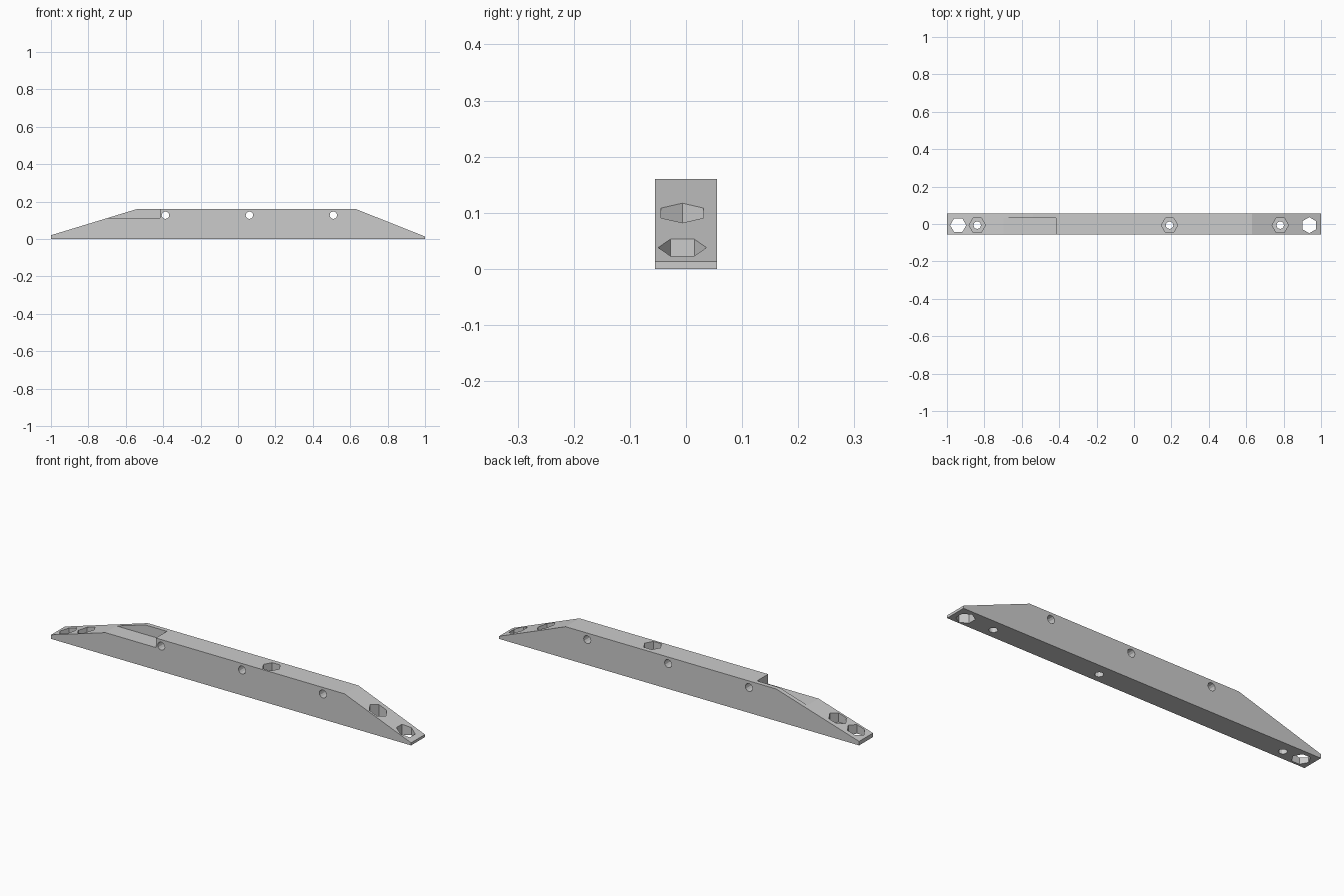
import bpy, bmesh, math

cube = bpy.data.objects.get("Cube")
if cube:
    bpy.data.objects.remove(cube, do_unlink=True)

HALF = 0.055      # half thickness of the bar
MID = -0.0065     # y of the vertical bolt holes
FLOOR = 0.03      # floor height of the nut pockets

grey = bpy.data.materials.new("plain grey")
grey.use_nodes = True
grey.diffuse_color = (0.6, 0.6, 0.6, 1)
grey.node_tree.nodes["Principled BSDF"].inputs["Base Color"].default_value = (0.6, 0.6, 0.6, 1)


def prism(name, profile, y0, y1):
    """Extrude an x-z profile from y0 to y1."""
    bm = bmesh.new()
    face = bm.faces.new([bm.verts.new((x, y0, z)) for x, z in profile])
    ext = bmesh.ops.extrude_face_region(bm, geom=[face])["geom"]
    bmesh.ops.translate(bm, vec=(0, y1 - y0, 0),
                        verts=[v for v in ext if isinstance(v, bmesh.types.BMVert)])
    bmesh.ops.recalc_face_normals(bm, faces=bm.faces)
    mesh = bpy.data.meshes.new(name)
    bm.to_mesh(mesh)
    bm.free()
    mesh.materials.append(grey)
    obj = bpy.data.objects.new(name, mesh)
    bpy.context.collection.objects.link(obj)
    return obj


def drill(name, sides, radius, centre, length, rotation):
    bpy.ops.mesh.primitive_cylinder_add(vertices=sides, radius=radius, depth=length,
                                        location=centre, rotation=rotation)
    obj = bpy.context.object
    obj.name = name
    obj.data.materials.append(grey)
    return obj


# Bar with sloping ends
bar = prism("bar", [(-1, 0), (1, 0), (1, 0.013), (0.63, 0.16), (-0.54, 0.16), (-1, 0.02)],
            -HALF, HALF)

# Notch open to the front and top
cutters = [prism("notch_cutter", [(-0.8, 0.112), (-0.418, 0.112), (-0.418, 0.3), (-0.8, 0.3)],
                 -0.1, 0.033)]

# Hexagonal through holes near both tips
for x, turn in ((-0.94, math.pi / 2), (0.937, 0)):
    cutters.append(drill("tip_hole_cutter", 6, 0.043, (x, MID, 0), 0.6, (0, 0, turn)))

# Nut pockets, each with a bolt hole down to the underside
for x in (-0.838, 0.19, 0.782):
    cutters.append(drill("nut_pocket_cutter", 6, 0.044, (x, MID, FLOOR + 0.2), 0.4,
                         (0, 0, math.pi / 2)))
    cutters.append(drill("bolt_hole_cutter", 12, 0.02, (x, MID, 0), 0.3, (0, 0, 0)))

# Round cross holes from front to back
for x in (-0.388, 0.061, 0.51):
    cutters.append(drill("cross_hole_cutter", 12, 0.02, (x, 0, 0.127), 0.4,
                         (math.pi / 2, 0, 0)))

# Cut everything out of the bar, then drop the cutters
bpy.context.view_layer.objects.active = bar
for cutter in cutters:
    mod = bar.modifiers.new("cut", 'BOOLEAN')
    mod.operation = 'DIFFERENCE'
    mod.solver = 'EXACT'
    mod.object = cutter
    bpy.ops.object.modifier_apply(modifier=mod.name)
    bpy.data.objects.remove(cutter, do_unlink=True)
